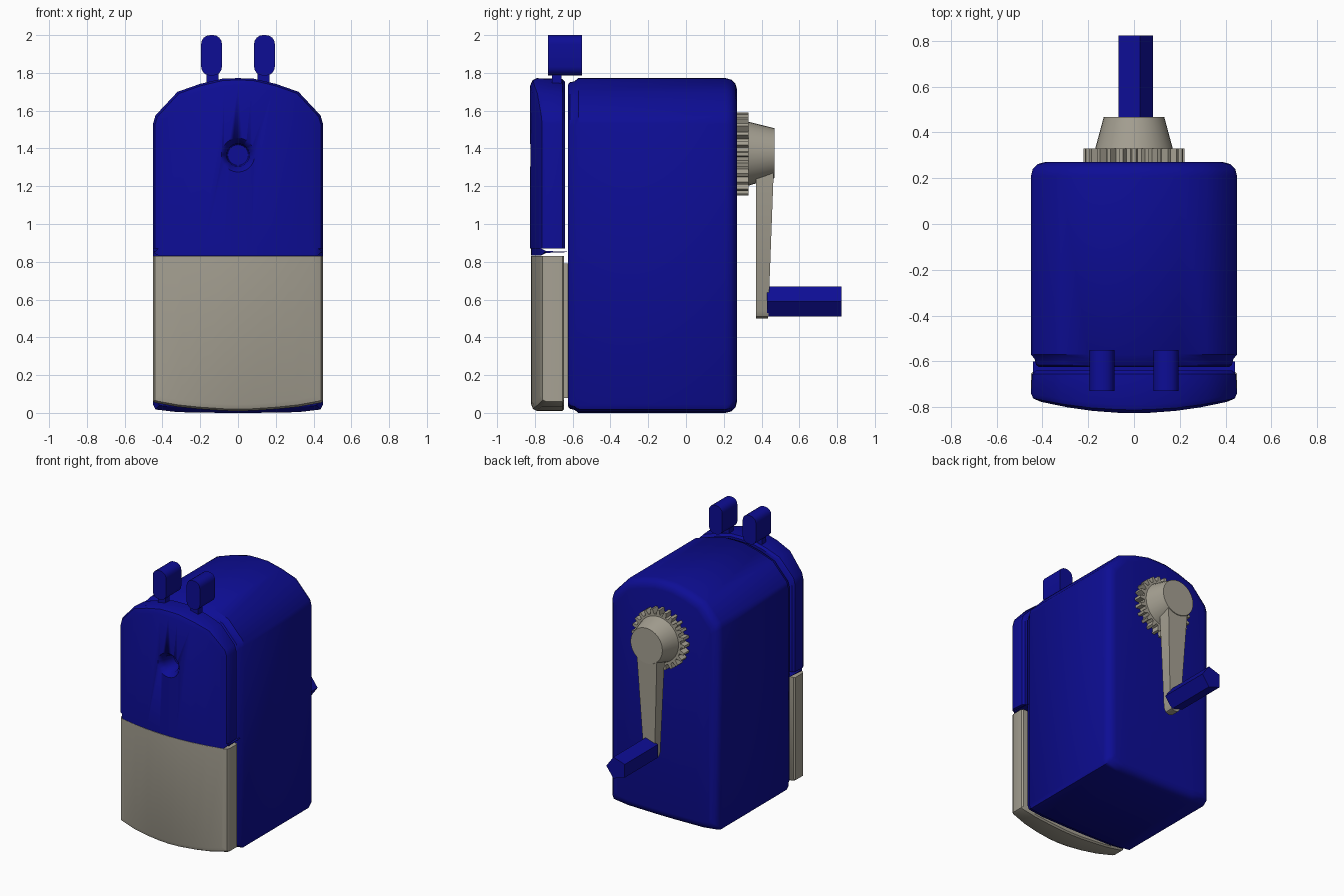
import bpy, bmesh, math

if "Cube" in bpy.data.objects:
    bpy.data.objects.remove(bpy.data.objects["Cube"])


def material(name, rgb):
    m = bpy.data.materials.new(name)
    m.diffuse_color = (*rgb, 1)
    m.use_nodes = True
    m.node_tree.nodes["Principled BSDF"].inputs["Base Color"].default_value = m.diffuse_color
    return m


BLUE = material("deep_blue", (0.004, 0.004, 0.30))
BEIGE = material("warm_grey", (0.38, 0.355, 0.29))


def skin(name, rings, mat, columns=False, smooth=40):
    """Join equal-length rings of 3D points into a closed solid."""
    bm = bmesh.new()
    vr = [[bm.verts.new(p) for p in r] for r in rings]
    n = len(vr[0])
    for a, b in zip(vr, vr[1:]):
        for i in range(n):
            j = (i + 1) % n
            bm.faces.new((a[i], a[j], b[j], b[i]))
    for r in (vr[0], vr[-1]):
        if columns:  # vertical strips, so that a bowed cap stays clean
            for i in range(n // 2 - 1):
                bm.faces.new((r[i], r[i + 1], r[n - 2 - i], r[n - 1 - i]))
        else:
            bm.faces.new(r)
    bmesh.ops.recalc_face_normals(bm, faces=bm.faces)
    me = bpy.data.meshes.new(name)
    bm.to_mesh(me)
    bm.free()
    me.materials.append(mat)
    ob = bpy.data.objects.new(name, me)
    bpy.context.collection.objects.link(ob)
    bpy.ops.object.select_all(action='DESELECT')
    ob.select_set(True)
    bpy.context.view_layer.objects.active = ob
    if smooth:
        bpy.ops.object.shade_smooth_by_angle(angle=math.radians(smooth))
    return ob


XS = [0.45, 0.437, 0.32, 0.2, 0.08, 0]
ARCH = [1.53, 1.575, 1.70, 1.742, 1.77, 1.772]


def shell(name, tops, bots, rings, mat, anchor):
    """Loft an outline along y. Each ring is (y, inset, bow at the sides)."""
    xs = XS + [-x for x in XS[-2::-1]]
    tz, bz = (v + v[-2::-1] for v in (tops, bots))
    outline = list(zip(xs, tz)) + list(zip(xs, bz))[::-1]
    reach = max(max(tz) - anchor, anchor - min(bz))
    out = []
    for y, inset, bow in rings:
        sx, sz = 1 - inset / 0.45, 1 - inset / reach
        out.append([(x * sx, y + bow * (x / 0.45) ** 2, anchor + (z - anchor) * sz)
                    for x, z in outline])
    return skin(name, out, mat, columns=True)


def circle(r, y, n, cz, cx=0, start=0):
    return [(cx + r * math.cos(start + i * math.tau / n), y,
             cz + r * math.sin(start + i * math.tau / n)) for i in range(n)]


def box(name, x0, x1, y0, y1, z0, z1, mat):
    return skin(name, [[(x0, y, z0), (x1, y, z0), (x1, y, z1), (x0, y, z1)]
                       for y in (y0, y1)], mat)


# Main housing with rounded front and back rims
shell("housing", ARCH, [0.045, 0.018, 0.004, 0.002, 0, 0],
      [(-0.625, 0.035, 0), (-0.615, 0.022, 0), (-0.59, 0.016, 0), (-0.57, 0, 0),
       (0.21, 0, 0), (0.24, 0.008, 0), (0.262, 0.03, 0), (0.27, 0.06, 0)], BLUE, 0.885)

# Bowed face plate with a tapered pencil hole
face = shell("face_plate", ARCH, [0.87] * 6,
             [(-0.64, 0.02, 0), (-0.655, 0.005, 0), (-0.79, 0, 0.05),
              (-0.812, 0.01, 0.05), (-0.826, 0.042, 0.05)], BLUE, 0.87)
cutter = skin("pencil_hole_cutter",
              [circle(r, y, 24, 1.365) for r, y in
               ((0.09, -0.86), (0.09, -0.825), (0.06, -0.79), (0.055, -0.68))], BLUE)
cutter.hide_render = True
cutter.hide_viewport = True
cut = face.modifiers.new("pencil_hole", 'BOOLEAN')
cut.operation = 'DIFFERENCE'
cut.solver = 'EXACT'
cut.object = cutter

# Thin shelf between face plate and drawer
shell("shelf", [0.862] * 6, [0.842] * 6,
      [(-0.60, 0.01, 0), (-0.79, 0.005, 0.05), (-0.82, 0.03, 0.05)], BLUE, 0.852)

# Shavings drawer: bowed front and the tray behind it
shell("drawer_front", [0.83] * 6, [0.06, 0.053, 0.032, 0.02, 0.012, 0.01],
      [(-0.645, 0.01, 0), (-0.655, 0, 0), (-0.79, 0, 0.05),
       (-0.81, 0.01, 0.05), (-0.82, 0.035, 0.05)], BEIGE, 0.83)
box("drawer_tray", -0.40, 0.40, -0.65, -0.60, 0.08, 0.79, BEIGE)

# Pinch tabs on top
for side, label in ((-1, "left"), (1, "right")):
    cx = 0.14 * side
    pill = []
    for k in range(4):
        sx, sz = ((1, 1), (-1, 1), (-1, -1), (1, -1))[k]
        for s in range(5):
            a = math.pi / 2 * (k + s / 4)
            pill.append((cx + sx * 0.008 + 0.047 * math.cos(a),
                         1.893 + sz * 0.06 + 0.047 * math.sin(a)))
    skin("pinch_tab_" + label, [[(x, y, z) for x, z in pill] for y in (-0.73, -0.55)], BLUE)
    box("tab_stem_" + label, cx - side * 0.005 - 0.031, cx - side * 0.005 + 0.031,
        -0.71, -0.66, 1.70, 1.80, BLUE)

# Toothed collar on the back
teeth, gear = 24, []
for t in range(teeth):
    for f, r in ((-0.3, 0.185), (-0.16, 0.22), (0.16, 0.22), (0.3, 0.185)):
        a = (t + f) * math.tau / teeth
        gear.append((r * math.cos(a), 1.37 + r * math.sin(a)))
skin("gear_collar", [[(x, y, z) for x, z in gear] for y in (0.26, 0.33)], BEIGE, smooth=0)

# Crank hub, arm and handle
skin("crank_hub", [circle(0.172, 0.32, 32, 1.372), circle(0.132, 0.468, 32, 1.375)], BEIGE)
arm = [(0.085, 1.32), (-0.085, 1.32), (-0.045, 0.54), (-0.03, 0.51), (0, 0.50),
       (0.03, 0.51), (0.045, 0.54)]
skin("crank_arm", [[(x, 0.37, z) for x, z in arm],
                   [(x, 0.435 + 0.03 * (z - 0.5) / 0.8, z) for x, z in arm]], BEIGE)
skin("crank_handle", [circle(0.084, y, 5, 0.59) for y in (0.43, 0.823)], BLUE, smooth=0)
